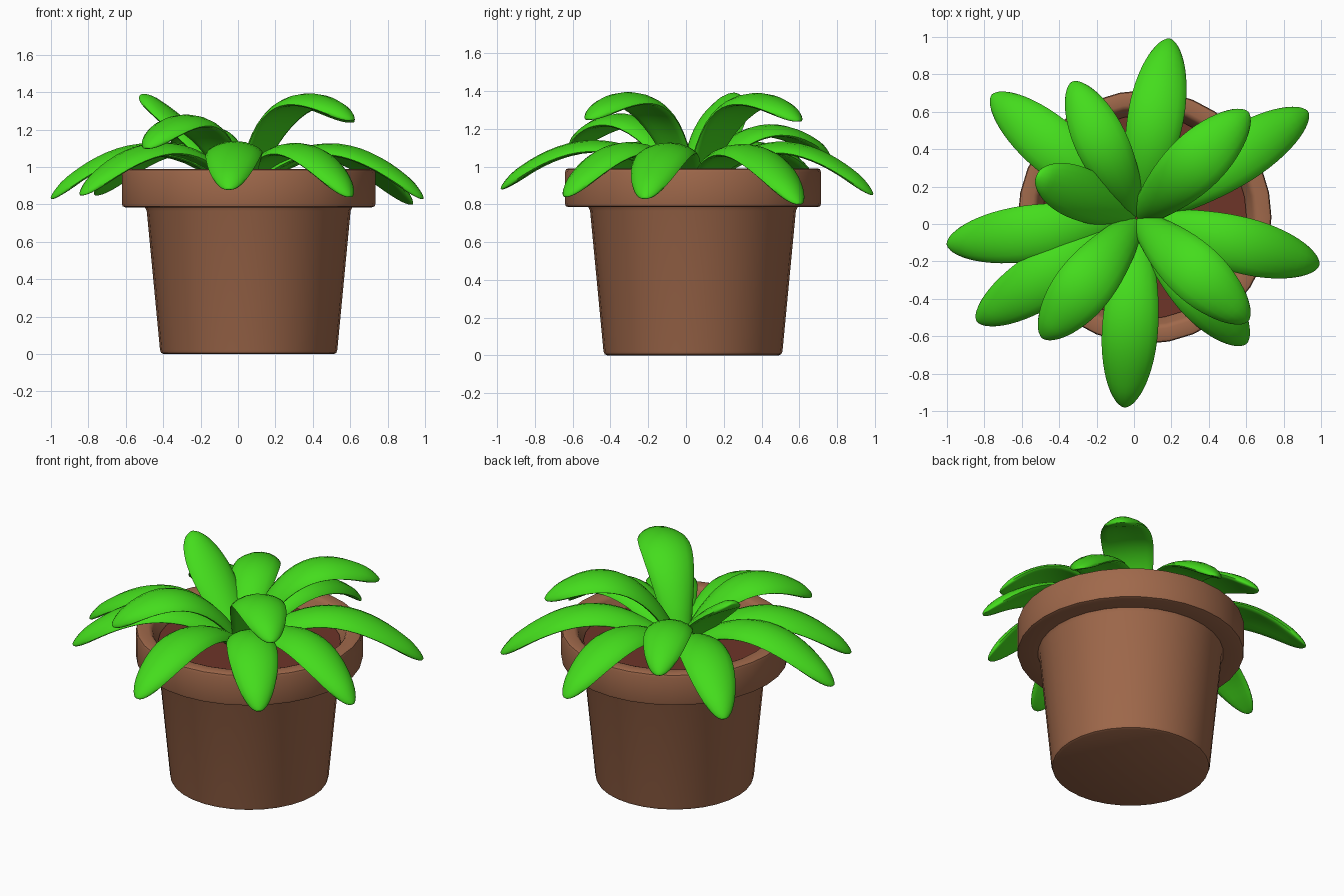
import bpy, bmesh
from math import sin, cos, pi, sqrt, radians
from mathutils import Vector

if "Cube" in bpy.data.objects:
    bpy.data.objects.remove(bpy.data.objects["Cube"])


def material(name, rgb):
    m = bpy.data.materials.new(name)
    m.diffuse_color = (*rgb, 1)
    m.use_nodes = True
    m.node_tree.nodes["Principled BSDF"].inputs["Base Color"].default_value = m.diffuse_color
    return m


CLAY = material("clay", (0.35, 0.14, 0.07))
EARTH = material("earth", (0.155, 0.035, 0.022))
GREEN = material("leaf_green", (0.058, 0.72, 0.012))


def finish(bm, name, mat, angle):
    bmesh.ops.recalc_face_normals(bm, faces=bm.faces[:])
    me = bpy.data.meshes.new(name)
    bm.to_mesh(me)
    bm.free()
    me.materials.append(mat)
    ob = bpy.data.objects.new(name, me)
    bpy.context.collection.objects.link(ob)
    bpy.ops.object.select_all(action='DESELECT')
    ob.select_set(True)
    bpy.context.view_layer.objects.active = ob
    bpy.ops.object.shade_smooth_by_angle(angle=radians(angle))
    return ob


def loft(bm, rings):
    for a, b in zip(rings, rings[1:]):
        n = len(a)
        for i in range(n):
            bm.faces.new((a[i], a[(i + 1) % n], b[(i + 1) % n], b[i]))
    bm.faces.new(rings[0])
    bm.faces.new(rings[-1])


def lathe(name, profile, mat, center=(0.057, 0.037), seg=32):
    bm = bmesh.new()
    rings = [[bm.verts.new((center[0] + r * cos(2 * pi * i / seg),
                            center[1] + r * sin(2 * pi * i / seg), z))
              for i in range(seg)] for r, z in profile]
    loft(bm, rings)
    finish(bm, name, mat, 40)


# Pot with overhanging rim, and the soil inside
lathe("pot", [(0.455, 0), (0.468, 0.006), (0.474, 0.022), (0.545, 0.765),
              (0.555, 0.785), (0.660, 0.785), (0.674, 0.790), (0.678, 0.804),
              (0.678, 0.970), (0.673, 0.985), (0.660, 0.990), (0.605, 0.990),
              (0.590, 0.985), (0.578, 0.970), (0.535, 0.86)], CLAY)
lathe("soil", [(0.54, 0.87), (0.545, 0.90)], EARTH)


def half_width(t, w):
    if t > 0.6:
        return w * sqrt(max(0.0, 1 - ((t - 0.6) / 0.4) ** 2))
    return w * (0.38 + 0.62 * sin(t / 0.6 * pi / 2))


def leaf(name, tip, tip_z, mid, mid_z, w=0.15, rows=22, seg=16):
    # Arched spine is a quadratic curve; each section is a slim drooping lens
    base = Vector((0.02, 0.03, 0.84))
    end = Vector((*tip, tip_z))
    ctrl = base.lerp(end, mid)
    ctrl.z = mid_z
    flat = Vector((end.x - base.x, end.y - base.y, 0)).normalized()
    side = Vector((-flat.y, flat.x, 0))
    bm = bmesh.new()
    rings = []
    for k in range(rows + 1):
        t = sin(k / rows * pi / 2) * 0.9985
        p = base * (1 - t) ** 2 + ctrl * 2 * t * (1 - t) + end * t * t
        tan = ((ctrl - base) * (1 - t) + (end - ctrl) * t).normalized()
        up = tan.cross(side)
        hw = half_width(t, w)
        th = 0.03 * min(1, hw / (0.6 * w))
        ring = []
        for i in range(seg):
            a = 2 * pi * i / seg
            droop = 0.2 * hw * cos(a) ** 2
            ring.append(bm.verts.new(p + side * hw * cos(a)
                                     + up * (th * sin(a) - droop)))
        rings.append(ring)
    loft(bm, rings)
    finish(bm, name, GREEN, 60)


# Low outer leaves, all sharing one arch: tip position and tip height
outer = [(0.19, 0.99, 0.85), (-0.76, 0.69, 0.85), (-1.0, -0.11, 0.83),
         (-0.84, -0.52, 0.85), (-0.05, -0.98, 0.88), (0.60, -0.64, 0.84),
         (0.99, -0.22, 0.83), (0.93, 0.60, 0.80)]
for i, (x, y, z) in enumerate(outer):
    leaf(f"outer_leaf_{i + 1}", (x, y), z, 0.48, 1.36)

# Taller inner leaves: tip, tip height, arch control fraction and height
inner = [(0.61, 0.60, 1.24, 0.34, 1.61), (0.61, -0.52, 1.25, 0.34, 1.61),
         (-0.49, -0.61, 1.10, 0.42, 1.50), (-0.33, 0.76, 1.05, 0.42, 1.42),
         (-0.52, 0.26, 1.385, 0.42, 1.20)]
for i, (x, y, z, m, mz) in enumerate(inner):
    leaf(f"inner_leaf_{i + 1}", (x, y), z, m, mz, 0.14 if i > 2 else 0.155)
